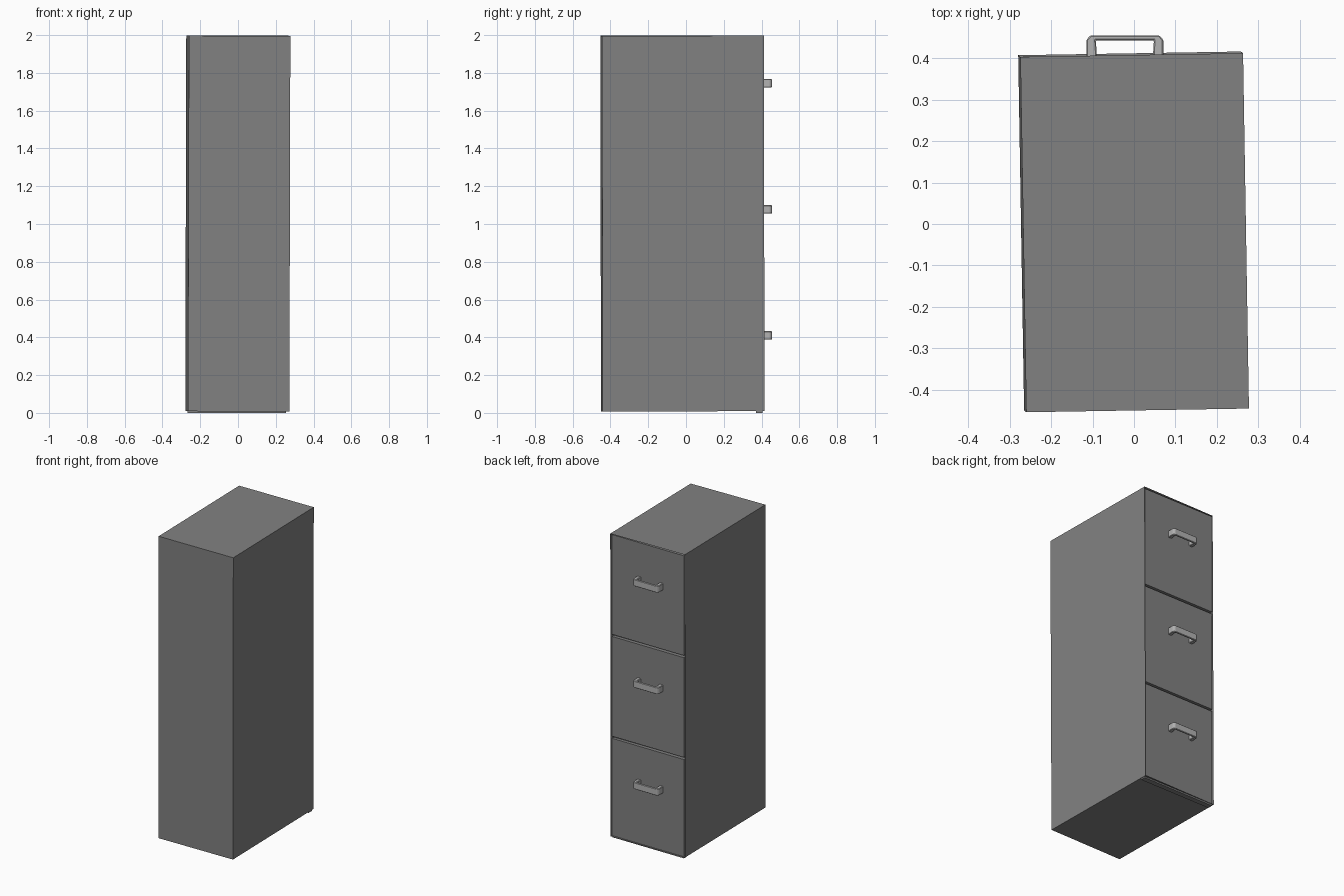
import bpy, bmesh, math
from mathutils import Matrix, Vector

if "Cube" in bpy.data.objects:
    bpy.data.objects.remove(bpy.data.objects["Cube"])


def material(name, v):
    m = bpy.data.materials.new(name)
    m.diffuse_color = (v, v, v, 1)
    m.use_nodes = True
    m.node_tree.nodes["Principled BSDF"].inputs["Base Color"].default_value = m.diffuse_color
    return m


steel = material("dark grey steel", 0.22)
metal = material("light grey metal", 0.45)

# The cabinet shell leans very slightly
LEAN = (Matrix.Translation((-0.001, -0.019, 1.003))
        @ Matrix.Rotation(math.radians(0.95), 4, 'Z')
        @ Matrix.Rotation(math.radians(0.15), 4, 'Y')
        @ Matrix.Rotation(math.radians(0.12), 4, 'X'))


def finish(name, bm, mat, matrix=Matrix()):
    bmesh.ops.recalc_face_normals(bm, faces=bm.faces)
    me = bpy.data.meshes.new(name)
    bm.to_mesh(me)
    bm.free()
    me.materials.append(mat)
    ob = bpy.data.objects.new(name, me)
    ob.matrix_world = matrix
    bpy.context.collection.objects.link(ob)
    return ob


def box(name, lo, hi, mat, matrix=Matrix()):
    lo, hi = Vector(lo), Vector(hi)
    bm = bmesh.new()
    bmesh.ops.create_cube(bm, size=1)
    bmesh.ops.scale(bm, vec=hi - lo, verts=bm.verts)
    bmesh.ops.translate(bm, vec=(lo + hi) / 2, verts=bm.verts)
    return finish(name, bm, mat, matrix)


# Shell: a box with its open rim inset and pushed in for the drawers
W, D, H = 0.2685, 0.4285, 0.994
bm = bmesh.new()
bmesh.ops.create_cube(bm, size=1)
bmesh.ops.scale(bm, vec=(2 * W, 2 * D, 2 * H), verts=bm.verts)
back = [f for f in bm.faces if f.normal.y > 0.9]
bmesh.ops.inset_region(bm, faces=back, thickness=0.005)
bmesh.ops.translate(bm, vec=(0, -0.03, 0), verts=back[0].verts)
finish("cabinet_shell", bm, steel, LEAN)


def handle(name, z):
    # Flat U-shaped pull with chamfered corners, extruded upwards
    half = [(0.093, 0.395), (0.093, 0.444), (0.083, 0.455)]
    inner = [(0.073, 0.442), (0.067, 0.395)]
    right = half[::-1] + []
    outline = [(-x, y) for x, y in half] + right
    outline += [(0.067, 0.395), (0.070, 0.443), (-0.070, 0.443), (-0.067, 0.395)]
    bm = bmesh.new()
    face = bm.faces.new([bm.verts.new((x - 0.022, y, z - 0.0225)) for x, y in outline])
    top = bmesh.ops.extrude_face_region(bm, geom=[face])["geom"]
    bmesh.ops.translate(bm, vec=(0, 0, 0.045),
                        verts=[v for v in top if isinstance(v, bmesh.types.BMVert)])
    ob = finish(name, bm, metal)
    bev = ob.modifiers.new("soft edges", 'BEVEL')
    bev.width = 0.003
    bev.segments = 1


# Three drawers, each a front plate and a pull
for i, (z0, z1, zh) in enumerate([(0.0, 0.650, 0.41), (0.664, 1.320, 1.077), (1.334, 1.990, 1.745)]):
    box(f"drawer_front_{i + 1}", (-0.268, 0.370, z0), (0.255, 0.404, z1), steel)
    handle(f"drawer_handle_{i + 1}", zh)
